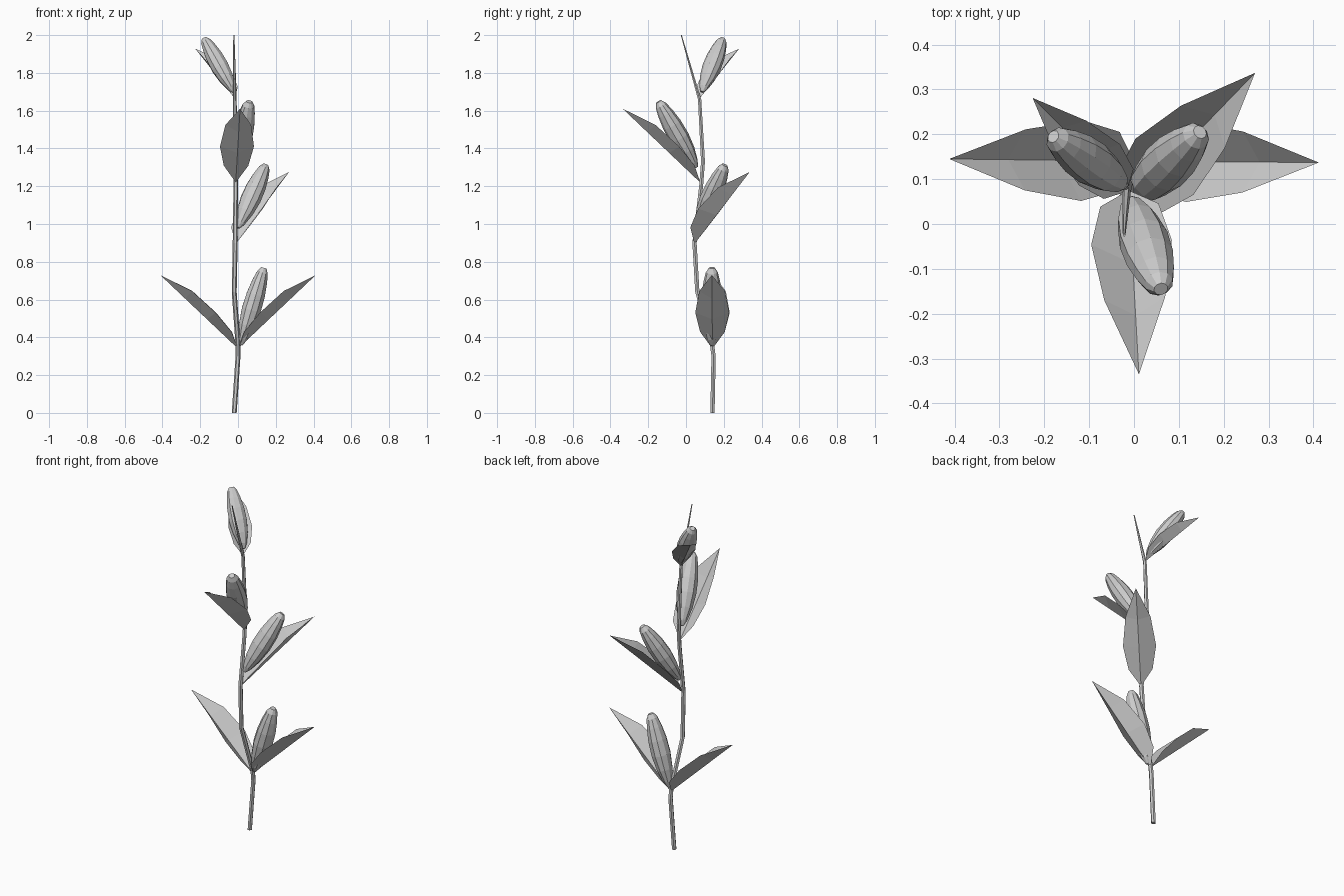
import bpy
from math import cos, sin, tau
from mathutils import Vector

if "Cube" in bpy.data.objects:
    bpy.data.objects.remove(bpy.data.objects["Cube"])


def make_object(name, verts, faces):
    mesh = bpy.data.meshes.new(name)
    mesh.from_pydata(verts, [], faces)
    mesh.update()
    obj = bpy.data.objects.new(name, mesh)
    bpy.context.collection.objects.link(obj)
    return obj


def frame(base, tip):
    """Along, sideways and inward-facing axes of a part growing from base to tip."""
    d = (Vector(tip) - Vector(base)).normalized()
    s = d.cross(Vector((0, 0, 1))).normalized()
    return d, s, s.cross(d)


def loft(name, rings):
    """Skin a list of equally sized rings and cap both ends."""
    n = len(rings[0])
    verts = [v for ring in rings for v in ring]
    faces = [(i * n + j, i * n + (j + 1) % n, (i + 1) * n + (j + 1) % n, (i + 1) * n + j)
             for i in range(len(rings) - 1) for j in range(n)]
    faces += [tuple(reversed(range(n))), tuple(range(len(verts) - n, len(verts)))]
    return make_object(name, verts, faces)


def ring(center, a, b, radius_a, radius_b, sides):
    return [center + a * radius_a * cos(tau * k / sides) + b * radius_b * sin(tau * k / sides)
            for k in range(sides)]


# Stem: kinked six-sided tube tapering to the tip
STEM = [(-.02, .14, 0, .013), (.0, .146, .3, .013), (.0, .138, .36, .013),
        (-.02, .06, .64, .013), (-.015, .045, .9, .013), (-.012, .08, 1.2, .012),
        (-.015, .09, 1.33, .012), (-.017, .072, 1.66, .010), (-.022, -.025, 2, .003)]
X, Y = Vector((1, 0, 0)), Vector((0, 1, 0))
loft("stem", [ring(Vector(p[:3]), X, Y, p[3], p[3], 6) for p in STEM])

# Leaves: folded blades with a straight midrib and raised edges
RIB = [.20, .40, .68]
EDGE = [(.15, .065, .042), (.38, .09, .058), (.68, .068, .055)]  # along, half width, lift


def leaf(name, base, tip, scale=1.0):
    base, tip = Vector(base), Vector(tip)
    d, s, n = frame(base, tip)
    length = (tip - base).length
    verts = [base] + [base + d * length * t for t in RIB] + [tip]
    faces = []
    for side in (-1, 1):
        o = len(verts)
        verts += [base + d * length * t + (s * side * w + n * h) * scale for t, w, h in EDGE]
        strip = [(0, 1, o), (1, 2, o + 1, o), (2, 3, o + 2, o + 1), (3, 4, o + 2)]
        faces += strip if side == 1 else [f[::-1] for f in strip]
    make_object(name, verts, faces)


leaf("lower_leaf_right", (0, .14, .34), (.412, .137, .73))
leaf("lower_leaf_left", (0, .14, .34), (-.412, .145, .73))
leaf("middle_leaf", (-.012, .045, .895), (.27, .337, 1.275))
leaf("front_leaf", (-.012, .075, 1.22), (.011, -.335, 1.61))
leaf("top_leaf", (-.017, .072, 1.665), (-.226, .281, 1.928), .72)

# Buds: faceted elongated pods with blunt tips
BUD = [(0, .01), (.08, .027), (.25, .046), (.45, .056), (.65, .054),
       (.82, .044), (.94, .032), (1, .016)]


def bud(name, base, tip, scale=1.0):
    base, tip = Vector(base), Vector(tip)
    d, s, n = frame(base, tip)
    loft(name, [ring(base.lerp(tip, t), s, n, r * scale, r * scale * .95, 10) for t, r in BUD])


bud("lower_bud", (.015, .135, .36), (.137, .137, .768))
bud("middle_bud", (.0, .06, .98), (.147, .205, 1.312))
bud("front_bud", (-.01, .055, 1.30), (.06, -.145, 1.648))
bud("top_bud", (-.022, .085, 1.70), (-.18, .195, 1.982), .9)
